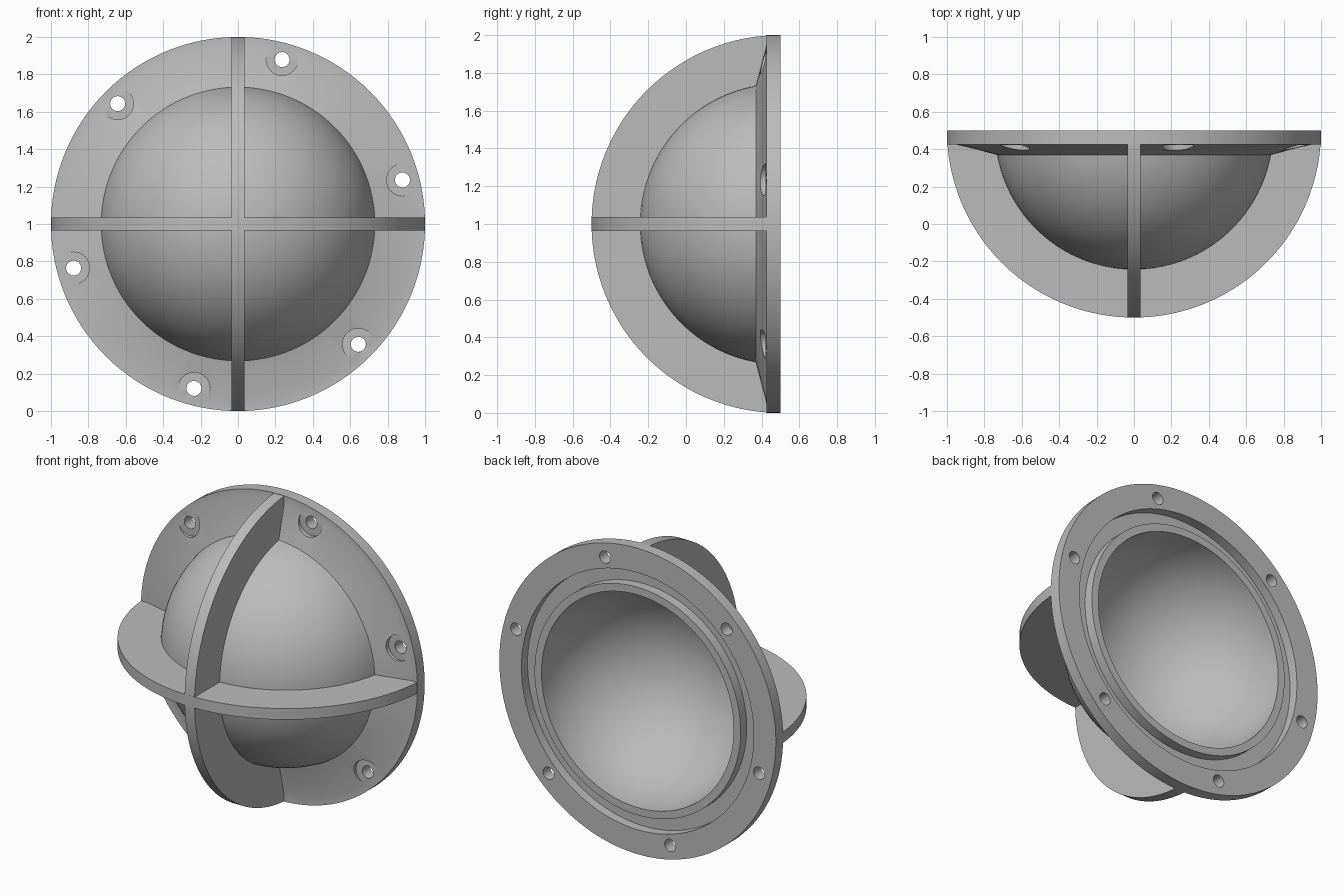
import bpy
import bmesh
from math import sin, cos, asin, pi, radians
from mathutils import Matrix, Vector

if "Cube" in bpy.data.objects:
    bpy.data.objects.remove(bpy.data.objects["Cube"], do_unlink=True)

BACK = 0.5          # plane of the open side, also the centre of every arc
FRONT = 0.425       # front of the flange rim
DOME_OUT, DOME_IN = 0.743, 0.695
CENTRE = Vector((0, BACK, 1))

grey = bpy.data.materials.new("plain grey")
grey.use_nodes = True
grey.diffuse_color = (0.5, 0.5, 0.5, 1)
grey.node_tree.nodes["Principled BSDF"].inputs["Base Color"].default_value = grey.diffuse_color


def make_object(name, bm):
    bmesh.ops.recalc_face_normals(bm, faces=bm.faces)
    mesh = bpy.data.meshes.new(name)
    bm.to_mesh(mesh)
    bm.free()
    obj = bpy.data.objects.new(name, mesh)
    bpy.context.collection.objects.link(obj)
    mesh.materials.append(grey)
    return obj


def select_only(obj):
    bpy.ops.object.select_all(action="DESELECT")
    obj.select_set(True)
    bpy.context.view_layer.objects.active = obj


def smooth(obj):
    select_only(obj)
    bpy.ops.object.shade_smooth_by_angle(angle=radians(30))


def arc(radius, start, end, steps):
    """Points (distance from axis, y) on an arc bulging towards the front."""
    angles = [start + (end - start) * i / steps for i in range(steps + 1)]
    return [(radius * cos(a), BACK - radius * sin(a)) for a in angles]


# Domed shell with its flange, turned from one profile
foot = asin((BACK - 0.37) / DOME_OUT)
profile = arc(DOME_IN, pi / 2, 0, 32)
profile += [(0.745, BACK), (0.745, 0.437), (0.84, 0.437), (0.84, BACK),
            (1, BACK), (1, FRONT), (0.95, FRONT)]
profile += arc(DOME_OUT, foot, pi / 2, 32)

bm = bmesh.new()
verts = [bm.verts.new((r, y, 1)) for r, y in profile]
edges = [bm.edges.new(pair) for pair in zip(verts, verts[1:])]
bmesh.ops.spin(bm, geom=verts + edges, cent=CENTRE, axis=(0, 1, 0),
               angle=2 * pi, steps=128)
bmesh.ops.remove_doubles(bm, verts=bm.verts, dist=0.0001)
shell = make_object("domed_flange", bm)


# Six bolt holes with shallow seats
def cutter(name, radius, y_start, y_end):
    bm = bmesh.new()
    for i in range(6):
        a = radians(15 + 60 * i)
        place = Matrix.Translation((0.91 * cos(a), (y_start + y_end) / 2, 1 + 0.91 * sin(a)))
        bmesh.ops.create_cone(bm, cap_ends=True, segments=32, radius1=radius, radius2=radius,
                              depth=y_end - y_start,
                              matrix=place @ Matrix.Rotation(pi / 2, 4, "X"))
    obj = make_object(name, bm)
    obj.hide_render = True
    return obj


for tool in (cutter("bolt_seat_cutter", 0.085, 0.2, FRONT - 0.003),
             cutter("bolt_hole_cutter", 0.04, 0.2, 0.7)):
    select_only(shell)
    cut = shell.modifiers.new(tool.name, "BOOLEAN")
    cut.operation = "DIFFERENCE"
    cut.solver = "EXACT"
    cut.object = tool
    bpy.ops.object.modifier_apply(modifier=cut.name)
    bpy.data.objects.remove(tool, do_unlink=True)
smooth(shell)


# Two crossed half-ring guard fins
def fin(name, upright):
    bm = bmesh.new()
    start = asin(BACK - FRONT)
    outline = arc(1, start, pi - start, 96) + arc(0.72, pi - start, start, 96)
    half = 0.036
    face = bm.faces.new([bm.verts.new((x, min(y, 0.43), -half)) for x, y in outline])
    top = bmesh.ops.extrude_face_region(bm, geom=[face])["geom"]
    bmesh.ops.translate(bm, vec=(0, 0, 2 * half),
                        verts=[g for g in top if isinstance(g, bmesh.types.BMVert)])
    if upright:
        bmesh.ops.rotate(bm, verts=bm.verts, cent=(0, 0, 0),
                         matrix=Matrix.Rotation(pi / 2, 3, "Y"))
    bmesh.ops.translate(bm, verts=bm.verts, vec=(0, 0, 1))
    smooth(make_object(name, bm))


fin("horizontal_fin", False)
fin("vertical_fin", True)
